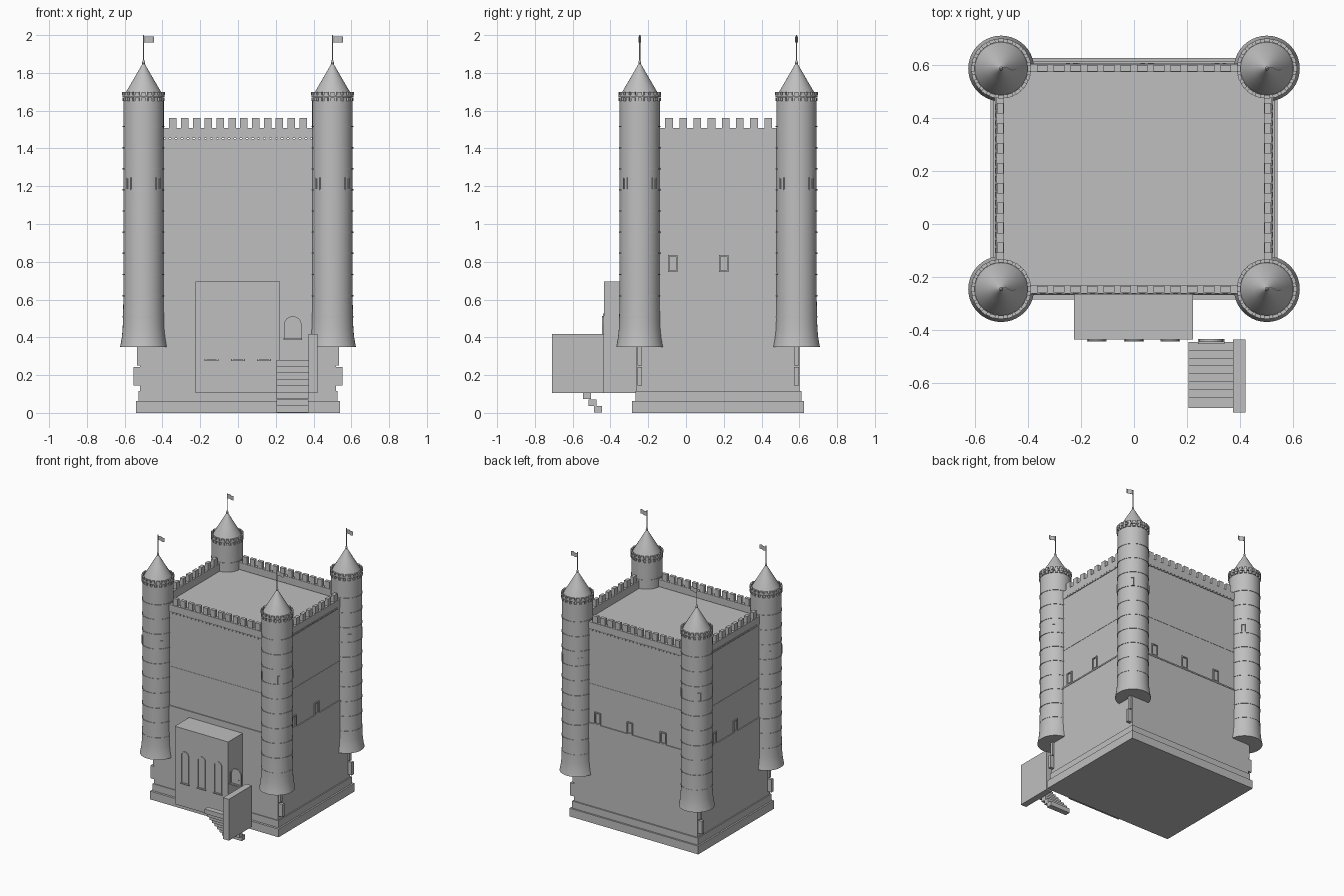
import bpy, bmesh, math
from mathutils import Matrix, Vector

if "Cube" in bpy.data.objects:
    bpy.data.objects.remove(bpy.data.objects["Cube"])

stone = bpy.data.materials.new("grey stone")
stone.diffuse_color = (0.52, 0.52, 0.52, 1)
stone.use_nodes = True
stone.node_tree.nodes["Principled BSDF"].inputs["Base Color"].default_value = stone.diffuse_color


def finish(name, bm, smooth=False):
    bmesh.ops.recalc_face_normals(bm, faces=bm.faces)
    me = bpy.data.meshes.new(name)
    bm.to_mesh(me)
    bm.free()
    ob = bpy.data.objects.new(name, me)
    bpy.context.collection.objects.link(ob)
    me.materials.append(stone)
    if smooth:
        bpy.ops.object.select_all(action='DESELECT')
        ob.select_set(True)
        bpy.context.view_layer.objects.active = ob
        bpy.ops.object.shade_smooth_by_angle(angle=math.radians(35))
    return ob


def box(bm, x0, x1, y0, y1, z0, z1, turn=Matrix()):
    m = Matrix.Translation(((x0 + x1) / 2, (y0 + y1) / 2, (z0 + z1) / 2)) @ Matrix.Diagonal((x1 - x0, y1 - y0, z1 - z0, 1))
    bmesh.ops.create_cube(bm, size=1, matrix=turn @ m)


def boxes(name, *items):
    bm = bmesh.new()
    for it in items:
        box(bm, *it)
    return finish(name, bm)


def lathe(bm, profile, centre, n=40):
    rings = []
    for r, z in profile:
        rings.append([bm.verts.new((centre[0] + r * math.cos(2 * math.pi * i / n),
                                    centre[1] + r * math.sin(2 * math.pi * i / n), z)) for i in range(n)])
    for a, b in zip(rings, rings[1:]):
        for i in range(n):
            j = (i + 1) % n
            bm.faces.new((a[i], a[j], b[j], b[i]))
    bm.faces.new(rings[0])
    bm.faces.new(rings[-1])


def arch_points(cx, half, z0, z1, n=12):
    spring = z1 - half
    pts = [(cx - half, z0), (cx + half, z0)]
    return pts + [(cx + half * math.cos(math.pi * i / n), spring + half * math.sin(math.pi * i / n)) for i in range(n + 1)]


def arch_frame(bm, cx, half, z0, z1, t, y_front, y_back):
    # raised border following an arch outline
    outer = arch_points(cx, half, z0, z1)
    inner = arch_points(cx, half - t, z0 + t, z1 - t)
    rows = [[bm.verts.new((x, y, z)) for x, z in pts]
            for pts, y in ((outer, y_back), (outer, y_front), (inner, y_front), (inner, y_back))]
    n = len(outer)
    for k in range(4):
        a, b = rows[k], rows[(k + 1) % 4]
        for i in range(n):
            j = (i + 1) % n
            bm.faces.new((a[i], a[j], b[j], b[i]))


def arch_plate(bm, cx, half, z0, z1, y_front, y_back):
    pts = arch_points(cx, half, z0, z1)
    a = [bm.verts.new((x, y_front, z)) for x, z in pts]
    b = [bm.verts.new((x, y_back, z)) for x, z in pts]
    bm.faces.new(a)
    bm.faces.new(b)
    for i in range(len(pts)):
        j = (i + 1) % len(pts)
        bm.faces.new((a[i], a[j], b[j], b[i]))


# Plinth and keep walls
YF, YB = -0.258, 0.598
boxes("plinth", (-.54, .54, -.285, .625, 0, .062), (-.528, .528, -.268, .612, .062, .115))
boxes("keep_walls", (-.52, .52, YF - .004, YB + .004, .115, .74), (-.516, .516, YF, YB, .74, 1.45))
boxes("string_courses", (-.523, .523, YF - .007, YB + .007, .734, .744),
      (-.518, .518, YF - .002, YB + .002, 1.036, 1.041))

# Parapet with corbels and merlons
bm = bmesh.new()
box(bm, -.518, .518, YF - .004, YF + .026, 1.455, 1.508)
box(bm, -.518, .518, YB - .026, YB + .004, 1.455, 1.508)
for s in (-1, 1):
    box(bm, min(s * .518, s * .49), max(s * .518, s * .49), YF, YB, 1.445, 1.508)
finish("parapet", bm)
bm = bmesh.new()
for i in range(12):
    x = -.345 + i * .69 / 11
    box(bm, x - .02, x + .02, YF, YF + .024, 1.508, 1.56)
    box(bm, x - .02, x + .02, YB - .024, YB, 1.508, 1.56)
for i in range(8):
    y = -.09 + i * .525 / 7
    for x in (-.516, .491):
        box(bm, x, x + .025, y - .02, y + .02, 1.508, 1.56)
finish("merlons", bm)
bm = bmesh.new()
for i in range(25):
    x = -.375 + i * .75 / 24
    box(bm, x - .01, x + .01, YF - .006, YF, 1.443, 1.457)
    box(bm, x - .01, x + .01, YB, YB + .006, 1.443, 1.457)
for i in range(19):
    y = -.1 + i * .54 / 18
    for s in (-1, 1):
        box(bm, s * .518 - .004, s * .518 + .004, y - .01, y + .01, 1.443, 1.457)
finish("corbels", bm)

# Corner towers with conical roofs and flags
for sx, xn in ((-1, "left"), (1, "right")):
    for cy, yn in ((-.245, "front"), (.585, "back")):
        c = (sx * .5, cy)
        tag = f"{yn}_{xn}"
        bm = bmesh.new()
        lathe(bm, [(.124, .35), (.121, .365), (.115, .40), (.111, .44), (.109, .49), (.107, .6), (.107, 1.65)], c)
        finish("tower_shaft_" + tag, bm, True)
        bm = bmesh.new()
        for i in range(10):
            z = .505 + i * .112
            lathe(bm, [(.107, z), (.1105, z), (.1105, z + .007), (.107, z + .007)], c)
        finish("tower_rings_" + tag, bm, True)
        bm = bmesh.new()
        lathe(bm, [(.1, 1.65), (.1, 1.672), (.112, 1.672), (.112, 1.682), (.1, 1.682)], c)
        for i in range(20):
            t = Matrix.Translation((c[0], c[1], 0)) @ Matrix.Rotation(2 * math.pi * i / 20, 4, 'Z')
            box(bm, .095, .112, -.01, .01, 1.652, 1.67, t)
            box(bm, .1, .113, -.011, .011, 1.682, 1.698, t)
        finish("tower_crown_" + tag, bm)
        bm = bmesh.new()
        lathe(bm, [(.1, 1.68), (.094, 1.697), (.05, 1.772), (.005, 1.85)], c)
        finish("cone_roof_" + tag, bm, True)
        # framed arrow slits
        bm = bmesh.new()
        for k in range(4):
            t = Matrix.Translation((c[0], c[1], 0)) @ Matrix.Rotation(math.pi / 4 + k * math.pi / 2, 4, 'Z')
            for y in (-.012, .012):
                box(bm, .1, .111, y - .003, y + .003, 1.18, 1.245, t)
            for z in (1.18, 1.24):
                box(bm, .1, .111, -.015, .015, z, z + .006, t)
        finish("arrow_slits_" + tag, bm)
        bm = bmesh.new()
        lathe(bm, [(.006, 1.84), (.008, 1.855), (.003, 1.87), (.003, 2.0)], c, 10)
        finish("flagpole_" + tag, bm)
        # waving flag
        bm = bmesh.new()
        cols = []
        for i in range(9):
            u = i / 8
            y = c[1] + .006 * math.sin(u * 6)
            cols.append([bm.verts.new((c[0] + .055 * u, y + d, z)) for d, z in
                         ((-.001, 1.96), (-.001, 1.992), (.001, 1.992), (.001, 1.96))])
        for a, b in zip(cols, cols[1:]):
            for k in range(4):
                bm.faces.new((a[k], a[(k + 1) % 4], b[(k + 1) % 4], b[k]))
        bm.faces.new(cols[0])
        bm.faces.new(cols[-1])
        finish("flag_" + tag, bm)
        # quoin blocks under the tower
        x1, x2 = sx * .535, sx * .553
        boxes("quoins_" + tag, (min(x2, sx * .5), max(x2, sx * .5), cy - .012, cy + .012, .145, .242),
              (min(x1, sx * .5), max(x1, sx * .5), cy - .012, cy + .012, .25, .355))

# Framed windows on the side and back walls
bm = bmesh.new()


def wall_window(bm, t):
    for x in (-.022, .022):
        box(bm, x - .004, x + .004, -.008, .002, .745, .835, t)
    for z in (.745, .827):
        box(bm, -.026, .026, -.008, .002, z, z + .008, t)


for x in (.32, .05, -.23):
    wall_window(bm, Matrix.Translation((x, YB, 0)) @ Matrix.Rotation(math.pi, 4, 'Z'))
for y in (-.07, .2):
    wall_window(bm, Matrix.Translation((.516, y, 0)) @ Matrix.Rotation(math.pi / 2, 4, 'Z'))
for y in (.15, .4):
    wall_window(bm, Matrix.Translation((-.516, y, 0)) @ Matrix.Rotation(-math.pi / 2, 4, 'Z'))
finish("wall_windows", bm)

# Entrance block with arched windows and sills
boxes("entrance_block", (-.226, .222, -.435, -.25, .105, .695))
bm = bmesh.new()
for x in (-.14, 0, .137):
    arch_frame(bm, x, .033, .28, .525, .006, -.44, -.434)
    box(bm, x - .037, x + .037, -.443, -.434, .276, .284)
finish("arched_windows", bm)

# Arched door with surround, sill and handle
bm = bmesh.new()
arch_plate(bm, .29, .04, .392, .505, -.438, -.433)
arch_frame(bm, .29, .046, .388, .512, .008, -.444, -.433)
box(bm, .24, .34, -.452, -.433, .385, .394)
box(bm, .306, .313, -.443, -.436, .425, .432)
finish("door", bm)

# Stairs and side wall
boxes("stairs", *[(.205, .372, -.486 - i * .0295, -.445 - i * .0295, .003 + i * .0347, .0375 + i * .0347)
                  for i in range(8)])
boxes("stair_wall", (.372, .42, -.71, -.435, .105, .418))
